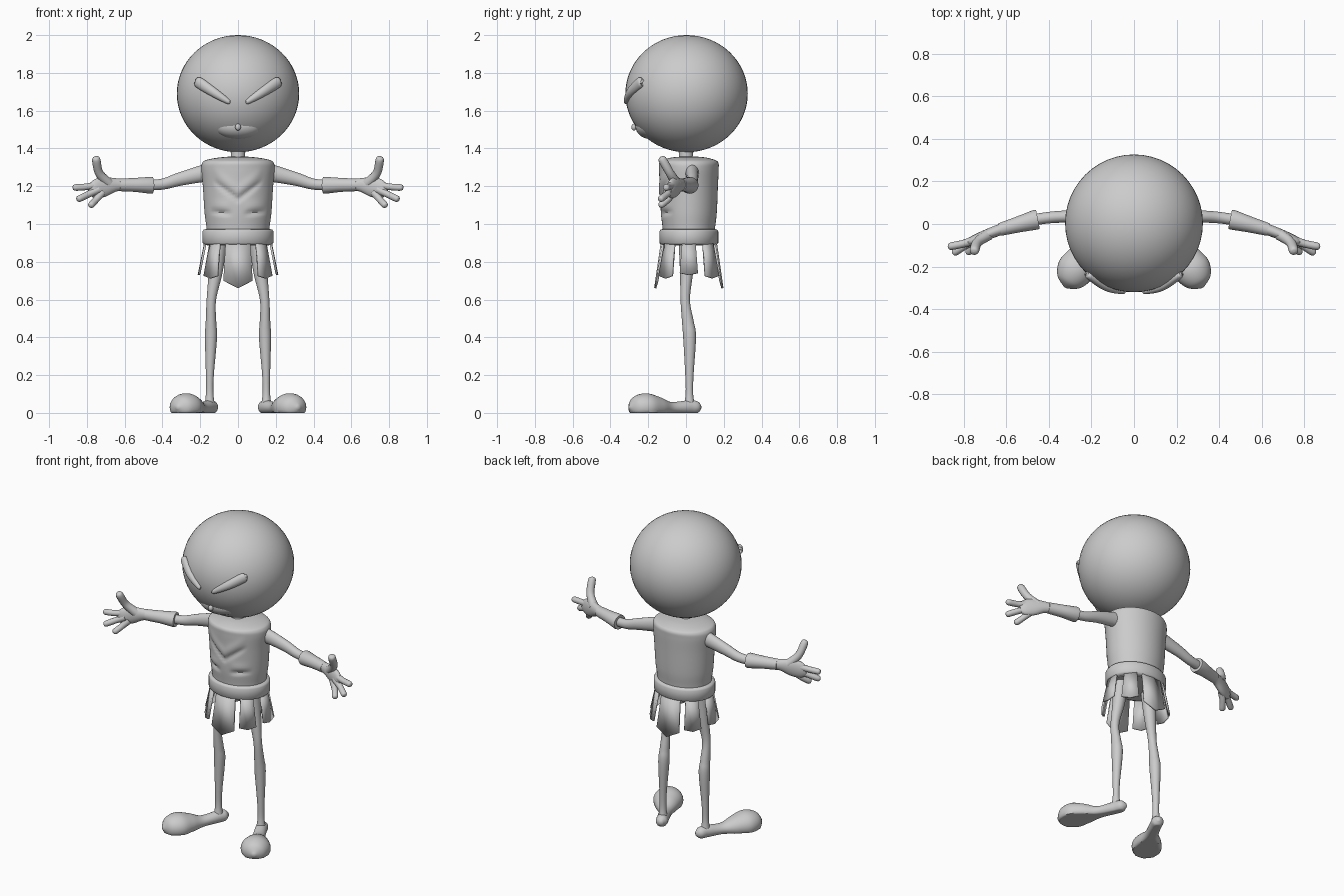
import bpy, bmesh, math
from mathutils import Vector

if "Cube" in bpy.data.objects:
    bpy.data.objects.remove(bpy.data.objects["Cube"])

grey = bpy.data.materials.new("clay_grey")
grey.use_nodes = True
grey.diffuse_color = (0.6, 0.6, 0.6, 1)
grey.node_tree.nodes["Principled BSDF"].inputs["Base Color"].default_value = (0.6, 0.6, 0.6, 1)
parts = []
X, Y, Z = Vector((1, 0, 0)), Vector((0, 1, 0)), Vector((0, 0, 1))
MID_Y = 0.015


def finish(name, bm, mirror=False):
    """Turn a bmesh into a named object, optionally mirrored across x."""
    bmesh.ops.recalc_face_normals(bm, faces=bm.faces)
    mesh = bpy.data.meshes.new(name)
    bm.to_mesh(mesh)
    bm.free()
    mesh.materials.append(grey)
    obj = bpy.data.objects.new(name, mesh)
    bpy.context.collection.objects.link(obj)
    if mirror:
        mod = obj.modifiers.new("mirror", "MIRROR")
        mod.use_clip = False
        mod.use_mirror_merge = False
    parts.append(obj)
    return obj


def smooth_path(points, steps):
    """Catmull-Rom interpolation of centre and radii."""
    pts = [points[0]] + list(points) + [points[-1]]
    out = []
    for a, b, c, d in zip(pts, pts[1:], pts[2:], pts[3:]):
        for s in range(steps):
            t = s / steps
            out.append([0.5 * (2 * q + (r - p) * t + (2 * p - 5 * q + 4 * r - w) * t * t
                               + (3 * q - p - 3 * r + w) * t ** 3)
                        for p, q, r, w in zip(a, b, c, d)])
    return out + [list(points[-1])]


def tube(name, points, ref=Z, sides=20, steps=6, mirror=False, shape=None):
    """Loft ellipses (x, y, z, radius along ref, radius across) along a path."""
    rows = smooth_path(points, steps)
    bm = bmesh.new()
    rings = []
    for i, row in enumerate(rows):
        centre = Vector(row[:3])
        ahead, behind = rows[min(i + 1, len(rows) - 1)], rows[max(i - 1, 0)]
        tangent = (Vector(ahead[:3]) - Vector(behind[:3])).normalized()
        across = tangent.cross(ref).normalized()
        along = across.cross(tangent)
        ring = []
        for k in range(sides):
            ang = math.tau * k / sides
            co = centre + along * max(row[3], 0.002) * math.cos(ang) \
                + across * max(row[4], 0.002) * math.sin(ang)
            ring.append(bm.verts.new(shape(co) if shape else co))
        rings.append(ring)
    for low, high in zip(rings, rings[1:]):
        for k in range(sides):
            n = (k + 1) % sides
            bm.faces.new((low[k], low[n], high[n], high[k]))
    bm.faces.new(rings[0])
    bm.faces.new(rings[-1])
    return finish(name, bm, mirror)


def ball(name, centre, radii, mirror=False):
    bm = bmesh.new()
    bmesh.ops.create_uvsphere(bm, u_segments=48, v_segments=32, radius=1)
    for v in bm.verts:
        v.co = Vector(centre) + Vector([a * b for a, b in zip(v.co, radii)])
    return finish(name, bm, mirror)


def stack(levels):
    """Upright profile of (z, x radius, y radius)."""
    return [(0, MID_Y, z, ry, rx) for z, rx, ry in levels]


# Head, brows, nose and neck
ball("head", (0, 0.003, 1.69), (0.324, 0.324, 0.31))
tube("brow", [(0.218, -0.236, 1.755, 0.014, 0.01), (0.208, -0.243, 1.749, 0.029, 0.02),
              (0.13, -0.293, 1.698, 0.025, 0.022), (0.055, -0.316, 1.65, 0.014, 0.014),
              (0.042, -0.318, 1.643, 0.004, 0.004)], mirror=True)
ball("nose", (0, -0.275, 1.513), (0.015, 0.014, 0.018))
ball("muzzle", (0, -0.19, 1.52), (0.13, 0.078, 0.07))
tube("neck", [(0, 0, 1.32, 0.046, 0.046), (0, 0, 1.36, 0.038, 0.038), (0, 0, 1.43, 0.042, 0.042)], ref=Y)


# Torso with chest and belly creases pressed into the front
def chest(co):
    if co.y < -0.02 and co.z < 1.32:
        x, z = abs(co.x), co.z
        fade = max(0, 1 - (x / 0.13) ** 4)
        below = z - (1.13 + 0.75 * x)
        co.y += 0.012 * fade * math.exp(-(below / 0.014) ** 2)
        co.y -= 0.006 * fade * math.exp(-((below - 0.045) / 0.03) ** 2)
        belly = max(0, 1 - ((x - 0.09) / 0.06) ** 2)
        co.y += 0.012 * belly * math.exp(-((z - 1.06 - 0.1 * (x - 0.09)) / 0.012) ** 2)
        co.y -= 0.005 * belly * math.exp(-((z - 1.095) / 0.025) ** 2)
    return co


tube("torso", stack([(0.885, 0.165, 0.135), (0.97, 0.166, 0.138), (1.06, 0.177, 0.148),
                     (1.2, 0.186, 0.154), (1.29, 0.194, 0.158), (1.325, 0.188, 0.156),
                     (1.34, 0.165, 0.135), (1.352, 0.1, 0.09), (1.357, 0.04, 0.04)]),
     ref=Y, sides=96, steps=10, shape=chest)
tube("belt", stack([(0.888, 0.16, 0.13), (0.89, 0.179, 0.147), (0.9, 0.188, 0.156),
                    (0.96, 0.188, 0.156), (0.97, 0.182, 0.15), (0.975, 0.16, 0.13)]),
     ref=Y, sides=64, steps=1)

# Skirt of eight hanging strips, pointed at front and back
for i in range(8):
    ang = math.tau * i / 8
    out = Vector((math.sin(ang), -math.cos(ang), 0))
    side = Vector((math.cos(ang), math.sin(ang), 0))
    base = Vector((0.172 * out.x, MID_Y + 0.142 * out.y, 0))
    if i % 4 == 0:
        top_w, low_w, low, tip = 0.065, 0.077, 0.7, 0.66
    elif i % 2 == 0:
        top_w, low_w, low, tip = 0.035, 0.048, 0.74, 0.73
    else:
        top_w, low_w, low, tip = 0.036, 0.05, 0.725, 0.712
    bm = bmesh.new()
    grid = []
    for width, edge_z, mid_z, flare in ((top_w, 0.91, 0.91, 0), (low_w, low, tip, 0.036)):
        grid.append([bm.verts.new(base + side * u * width + out * (flare - 2 * (u * width) ** 2)
                                  + Z * (edge_z if u else mid_z)) for u in (-1, 0, 1)])
    for k in range(2):
        bm.faces.new((grid[0][k], grid[0][k + 1], grid[1][k + 1], grid[1][k]))
    strip = finish("skirt_strip", bm)
    solid = strip.modifiers.new("thickness", "SOLIDIFY")
    solid.thickness, solid.offset = 0.011, 0

# Legs and flat-soled feet
tube("leg", [(0.1, 0.005, 0.92, 0.045, 0.045), (0.118, 0.003, 0.75, 0.035, 0.037),
             (0.141, -0.004, 0.6, 0.025, 0.025), (0.143, 0.01, 0.48, 0.031, 0.028),
             (0.143, 0.019, 0.4, 0.034, 0.032), (0.149, 0.018, 0.2, 0.022, 0.021),
             (0.15, 0.018, 0.1, 0.02, 0.02), (0.15, 0.018, 0.03, 0.032, 0.03)],
     ref=Y, mirror=True)


def sole(co):
    co.z = max(co.z, 0)
    return co


tube("foot", [(0.122, 0.076, 0.03, 0.012, 0.01), (0.135, 0.055, 0.03, 0.033, 0.033),
              (0.155, 0.01, 0.03, 0.036, 0.035), (0.2, -0.08, 0.025, 0.033, 0.04),
              (0.24, -0.15, 0.028, 0.058, 0.07), (0.275, -0.215, 0.03, 0.074, 0.087),
              (0.306, -0.271, 0.03, 0.055, 0.062), (0.322, -0.3, 0.03, 0.008, 0.008)],
     sides=32, mirror=True, shape=sole)

# Arms and flared cuffs
tube("arm", [(0.14, 0.03, 1.275, 0.05, 0.04), (0.2, 0.033, 1.264, 0.044, 0.034),
             (0.31, 0.035, 1.237, 0.035, 0.029), (0.4, 0.03, 1.211, 0.029, 0.027),
             (0.5, 0.015, 1.205, 0.027, 0.026)], mirror=True)
tube("cuff", [(0.452, 0.022, 1.205, 0.028, 0.03), (0.452, 0.022, 1.205, 0.043, 0.045),
              (0.462, 0.02, 1.205, 0.045, 0.047), (0.54, -0.001, 1.207, 0.037, 0.038),
              (0.63, -0.026, 1.207, 0.033, 0.03)], steps=1, sides=24, mirror=True)

# Hands: palm, raised thumb and three fingers
tube("palm", [(0.6, -0.018, 1.207, 0.03, 0.027), (0.65, -0.034, 1.207, 0.036, 0.026),
              (0.71, -0.058, 1.197, 0.053, 0.025), (0.76, -0.08, 1.183, 0.048, 0.022),
              (0.79, -0.09, 1.178, 0.025, 0.012)], mirror=True)


def digit(name, start, bend, end, r):
    tip = Vector(end) + (Vector(end) - Vector(bend)).normalized() * r * 0.7
    tube(name, [(*start, r * 1.2, r * 1.2), (*bend, r, r), (*end, r * 0.95, r * 0.95),
                (*tip, r * 0.2, r * 0.2)], ref=Y, sides=14, mirror=True)


digit("thumb", (0.685, -0.05, 1.215), (0.735, -0.085, 1.27), (0.751, -0.125, 1.342), 0.023)
digit("index_finger", (0.74, -0.072, 1.207), (0.8, -0.092, 1.197), (0.863, -0.105, 1.193), 0.018)
digit("middle_finger", (0.74, -0.078, 1.182), (0.79, -0.1, 1.158), (0.842, -0.133, 1.133), 0.018)
digit("little_finger", (0.72, -0.07, 1.165), (0.752, -0.098, 1.128), (0.778, -0.132, 1.1), 0.018)

# Smooth shading with crisp edges kept
bpy.ops.object.select_all(action="DESELECT")
for obj in parts:
    obj.select_set(True)
bpy.context.view_layer.objects.active = parts[0]
bpy.ops.object.shade_smooth_by_angle(angle=math.radians(50))
